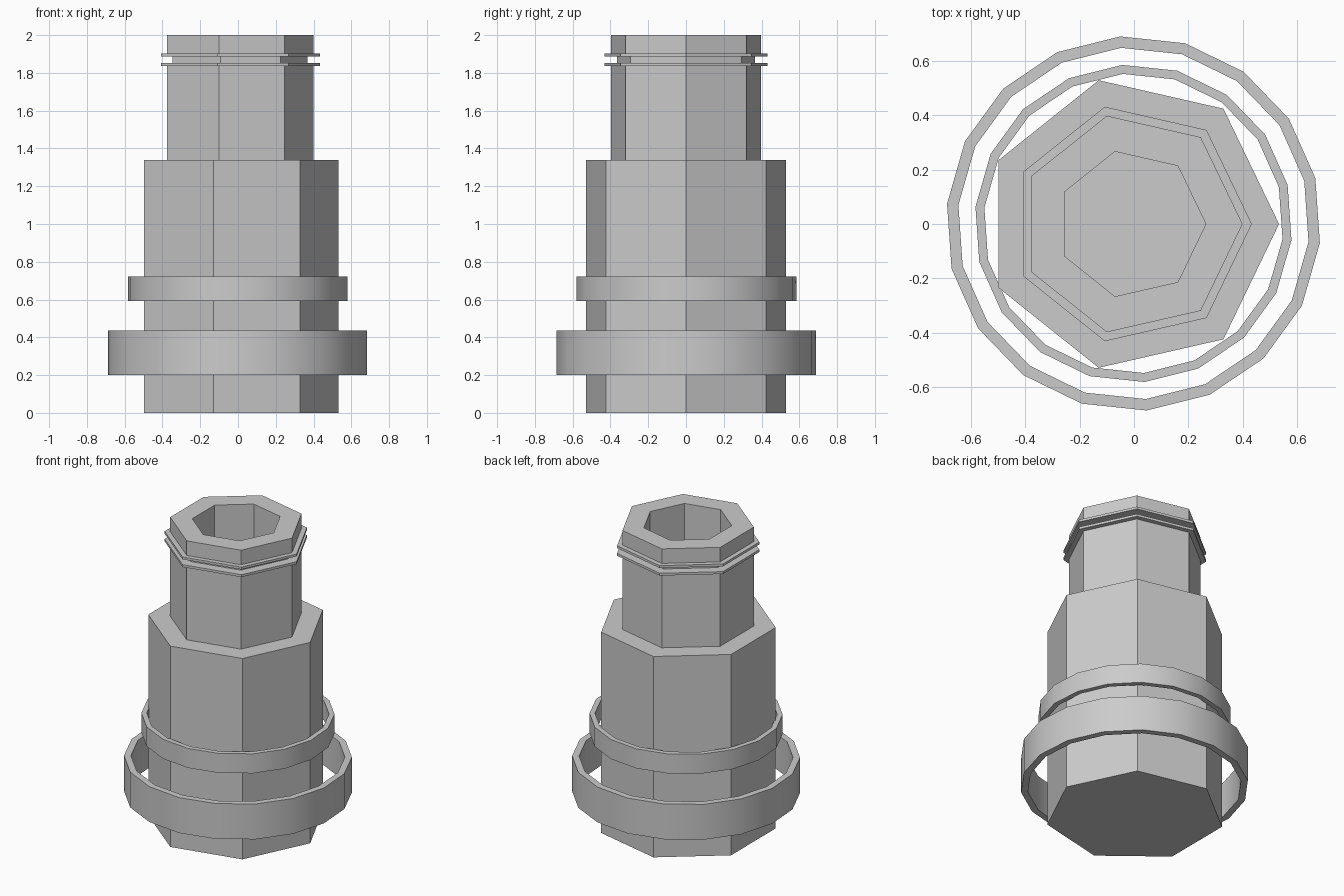
import bpy
import bmesh
import math

old = bpy.data.objects.get("Cube")
if old:
    bpy.data.objects.remove(old, do_unlink=True)

grey = bpy.data.materials.new("light grey")
grey.use_nodes = True
colour = (0.6, 0.6, 0.6, 1.0)
grey.diffuse_color = colour
grey.node_tree.nodes["Principled BSDF"].inputs["Base Color"].default_value = colour


def lathe(name, profile, sides, centre=(0, 0), turn=0.0, closed=False):
    """Revolve (radius, z) points; an open profile is capped at both ends."""
    bm = bmesh.new()
    loops = []
    for r, z in profile:
        loop = []
        for i in range(sides):
            a = math.radians(turn) + 2 * math.pi * i / sides
            loop.append(bm.verts.new((centre[0] + r * math.cos(a),
                                      centre[1] + r * math.sin(a), z)))
        loops.append(loop)
    pairs = list(zip(loops, loops[1:]))
    if closed:
        pairs.append((loops[-1], loops[0]))
    else:
        bm.faces.new(loops[0][::-1])
        bm.faces.new(loops[-1])
    for lo, hi in pairs:
        for i in range(sides):
            j = (i + 1) % sides
            bm.faces.new((lo[i], lo[j], hi[j], hi[i]))
    bmesh.ops.recalc_face_normals(bm, faces=bm.faces)
    mesh = bpy.data.meshes.new(name)
    bm.to_mesh(mesh)
    bm.free()
    mesh.materials.append(grey)
    obj = bpy.data.objects.new(name, mesh)
    bpy.context.collection.objects.link(obj)
    bpy.ops.object.select_all(action='DESELECT')
    obj.select_set(True)
    bpy.context.view_layer.objects.active = obj
    bpy.ops.object.shade_smooth_by_angle(angle=math.radians(30))
    return obj


def band(name, inner, outer, z0, z1):
    """Loose eighteen-sided hoop around the body."""
    return lathe(name, [(inner, z0), (outer, z0), (outer, z1), (inner, z1)],
                 18, (-0.002, 0.002), 14, closed=True)


AXIS = (-0.009, 0)

# Seven-sided main body
lathe("body", [(0.542, 0), (0.542, 1.34)], 7, AXIS)

# Hollow neck with two thin flanges and a groove between them
lathe("neck", [
    (0.273, 1.34), (0.408, 1.34), (0.408, 1.836),
    (0.442, 1.836), (0.442, 1.852), (0.376, 1.852),
    (0.376, 1.887), (0.442, 1.887), (0.442, 1.903),
    (0.408, 1.903), (0.408, 2.0), (0.273, 2.0),
], 7, AXIS, closed=True)

# Free hoops around the lower body
band("upper_band", 0.551, 0.584, 0.592, 0.722)
band("lower_band", 0.647, 0.689, 0.20, 0.436)
